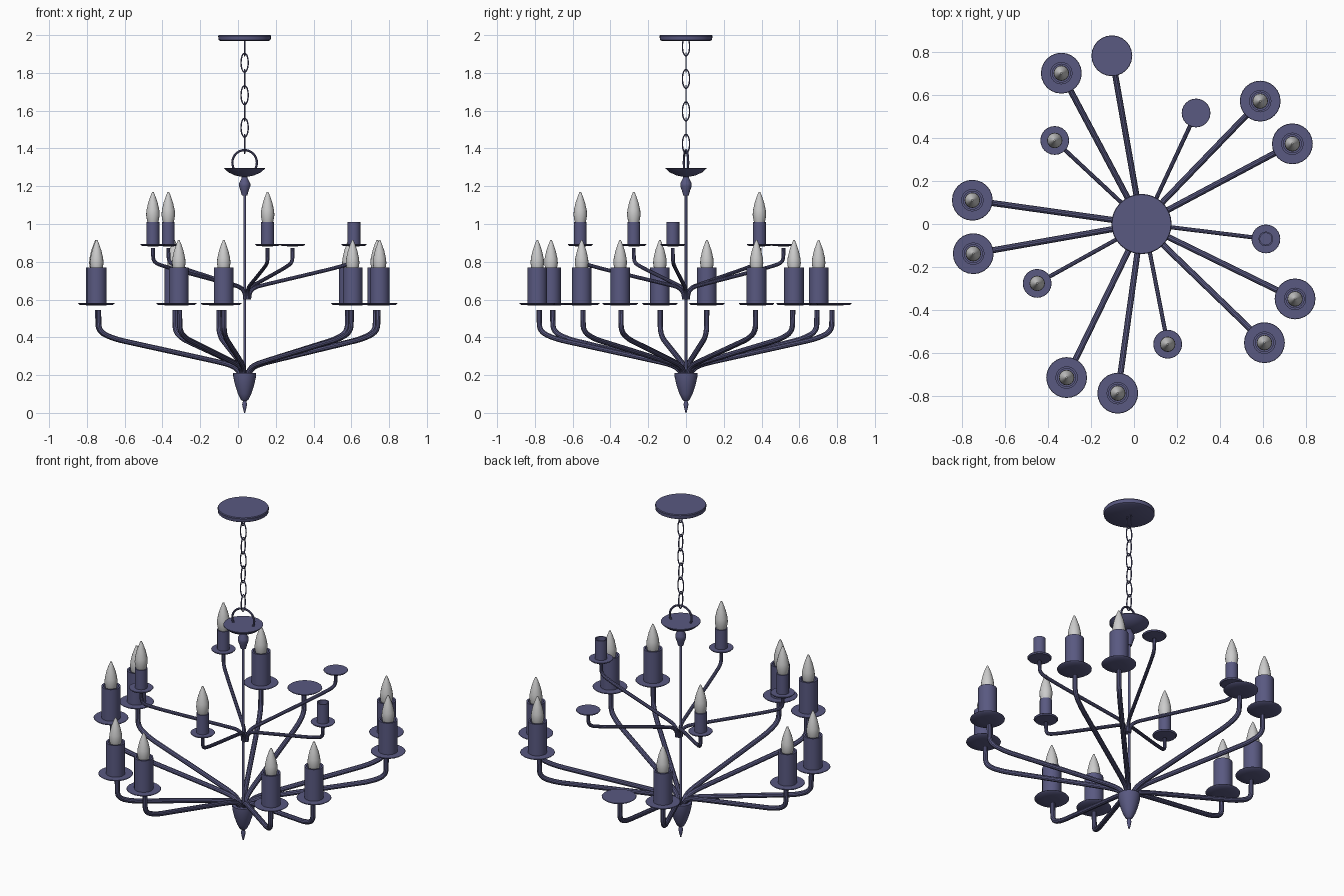
import bpy, bmesh
from math import sin, cos, pi, radians
from mathutils import Vector

if "Cube" in bpy.data.objects:
    bpy.data.objects.remove(bpy.data.objects["Cube"])

CX = 0.035  # the stem axis sits slightly off centre

paint = bpy.data.materials.new("blue_paint")
paint.diffuse_color = (0.1, 0.1, 0.22, 1)
paint.use_nodes = True
paint.node_tree.nodes["Principled BSDF"].inputs["Base Color"].default_value = paint.diffuse_color


def add(name, mesh, loc=(0, 0, 0), rot=(0, 0, 0), painted=True):
    ob = bpy.data.objects.new(name, mesh)
    bpy.context.collection.objects.link(ob)
    ob.location, ob.rotation_euler = loc, rot
    if painted and not mesh.materials:
        mesh.materials.append(paint)
    bpy.ops.object.select_all(action='DESELECT')
    ob.select_set(True)
    bpy.context.view_layer.objects.active = ob
    bpy.ops.object.shade_smooth_by_angle(angle=radians(35))
    return ob


def lathe(profile, sides=24, closed=False):
    """Spin (radius, z) points around z; open profiles get end caps."""
    bm = bmesh.new()
    rings = [[bm.verts.new((r * cos(2 * pi * i / sides), r * sin(2 * pi * i / sides), z))
              for i in range(sides)] for r, z in profile]
    pairs = list(zip(rings, rings[1:]))
    if closed:
        pairs.append((rings[-1], rings[0]))
    else:
        bm.faces.new(rings[0])
        bm.faces.new(rings[-1])
    for a, b in pairs:
        for i in range(sides):
            j = (i + 1) % sides
            bm.faces.new((a[i], a[j], b[j], b[i]))
    bmesh.ops.recalc_face_normals(bm, faces=bm.faces)
    me = bpy.data.meshes.new("lathe")
    bm.to_mesh(me)
    bm.free()
    return me


def pipe(points, radius):
    """Round bar along a smooth path of (r, z) points in the xz plane."""
    cu = bpy.data.curves.new("path", 'CURVE')
    cu.dimensions = '3D'
    cu.bevel_depth, cu.bevel_resolution, cu.use_fill_caps = radius, 3, True
    sp = cu.splines.new('NURBS')
    sp.points.add(len(points) - 1)
    for p, (r, z) in zip(sp.points, points):
        p.co = (r, 0, z, 1)
    sp.order_u, sp.use_endpoint_u, sp.resolution_u = 3, True, 5
    tmp = bpy.data.objects.new("path", cu)
    me = bpy.data.meshes.new_from_object(tmp)
    bpy.data.objects.remove(tmp)
    return me


def link_mesh(half_w, half_h, minor, n=24, m=8):
    """Oval ring standing in the xz plane."""
    bm = bmesh.new()
    rings = []
    for i in range(n):
        a = 2 * pi * i / n
        c = Vector((half_w * cos(a), 0, half_h * sin(a)))
        out = Vector((half_h * cos(a), 0, half_w * sin(a))).normalized()
        rings.append([bm.verts.new(c + minor * (out * cos(2 * pi * j / m) + Vector((0, sin(2 * pi * j / m), 0))))
                      for j in range(m)])
    for i in range(n):
        a, b = rings[i], rings[(i + 1) % n]
        for j in range(m):
            k = (j + 1) % m
            bm.faces.new((a[j], a[k], b[k], b[j]))
    bmesh.ops.recalc_face_normals(bm, faces=bm.faces)
    me = bpy.data.meshes.new("link")
    bm.to_mesh(me)
    bm.free()
    return me


# Central column: canopy, rod, hubs, bowl
axis = (CX, 0, 0)
add("canopy", lathe([(0.13, 1.97), (0.138, 1.975), (0.14, 1.995), (0.137, 2.0)], 32), axis)
add("rod", lathe([(0.007, 0.2), (0.007, 1.16)], 12), axis)
add("lower_hub", lathe([(0.003, 0.0), (0.008, 0.02), (0.013, 0.045), (0.009, 0.062), (0.02, 0.07),
                        (0.035, 0.1), (0.05, 0.145), (0.06, 0.19), (0.061, 0.212)]), axis)
add("upper_knob", lathe([(0.015, 1.152), (0.021, 1.175), (0.03, 1.2), (0.03, 1.215),
                         (0.017, 1.24), (0.012, 1.262)]), axis)
add("bowl", lathe([(0.015, 1.25), (0.05, 1.257), (0.085, 1.273), (0.108, 1.293), (0.108, 1.297)], 32), axis)

# Hanging ring and alternating chain links
add("hanging_ring", link_mesh(0.066, 0.066, 0.006, 32), (CX, 0, 1.325), (0, 0, radians(10)))
chain = link_mesh(0.019, 0.05, 0.0035)
for i in range(7):
    add("chain_link", chain, (CX, 0, 1.94 - 0.086 * i), (0, 0, 0 if i % 2 else pi / 2))

# Bulb profile, base at z = 0
bulb_shape = [(0.022, -0.03), (0.031, 0.0), (0.036, 0.03), (0.034, 0.055), (0.025, 0.095),
              (0.013, 0.13), (0.004, 0.152)]


def tier(label, angles, centre, reach, path, bar, plate_r, plate_z, tube_r, tube_top, bulb_z,
         no_tube, no_bulb):
    """A ring of arms, each with drip plate, candle sleeve and bulb."""
    arm = pipe(path, bar)
    plate = lathe([(plate_r * 0.4, plate_z - 0.006), (plate_r * 0.9, plate_z - 0.003),
                   (plate_r, plate_z + 0.004), (plate_r * 0.98, plate_z + 0.006)])
    sleeve = lathe([(tube_r, plate_z), (tube_r, tube_top), (tube_r * 0.8, tube_top),
                    (tube_r * 0.8, plate_z)], closed=True)
    bulb = lathe(bulb_shape, 16)
    for i, deg in enumerate(angles):
        a = radians(deg)
        spot = (centre[0] + reach * cos(a), centre[1] + reach * sin(a), 0)
        add(label + "_arm", arm, (*centre, 0), (0, 0, a))
        add(label + "_drip_plate", plate, spot)
        if i not in no_tube:
            add(label + "_candle_sleeve", sleeve, spot)
        if i not in no_tube + no_bulb:
            add(label + "_bulb", bulb, (spot[0], spot[1], bulb_z), painted=False)


# Ten lower arms in five pairs
lower = [37 + 72 * k + s for k in range(5) for s in (-9, 9)]
tier("lower", lower, (CX, 0), 0.795,
     [(0.02, 0.195), (0.03, 0.225), (0.075, 0.255), (0.2, 0.283), (0.6, 0.37), (0.7, 0.392),
      (0.782, 0.43), (0.785, 0.5), (0.785, 0.545)],
     0.014, 0.095, 0.575, 0.052, 0.77, 0.763, [2], [])

# Five upper arms
upper = [65 + 72 * k for k in range(5)]
tier("upper", upper, (0.048, 0), 0.57,
     [(0.012, 0.6), (0.012, 0.635), (0.04, 0.665), (0.1, 0.68), (0.42, 0.755), (0.49, 0.773),
      (0.566, 0.795), (0.57, 0.845), (0.57, 0.872)],
     0.01, 0.067, 0.888, 0.034, 1.01, 1.018, [0], [4])
